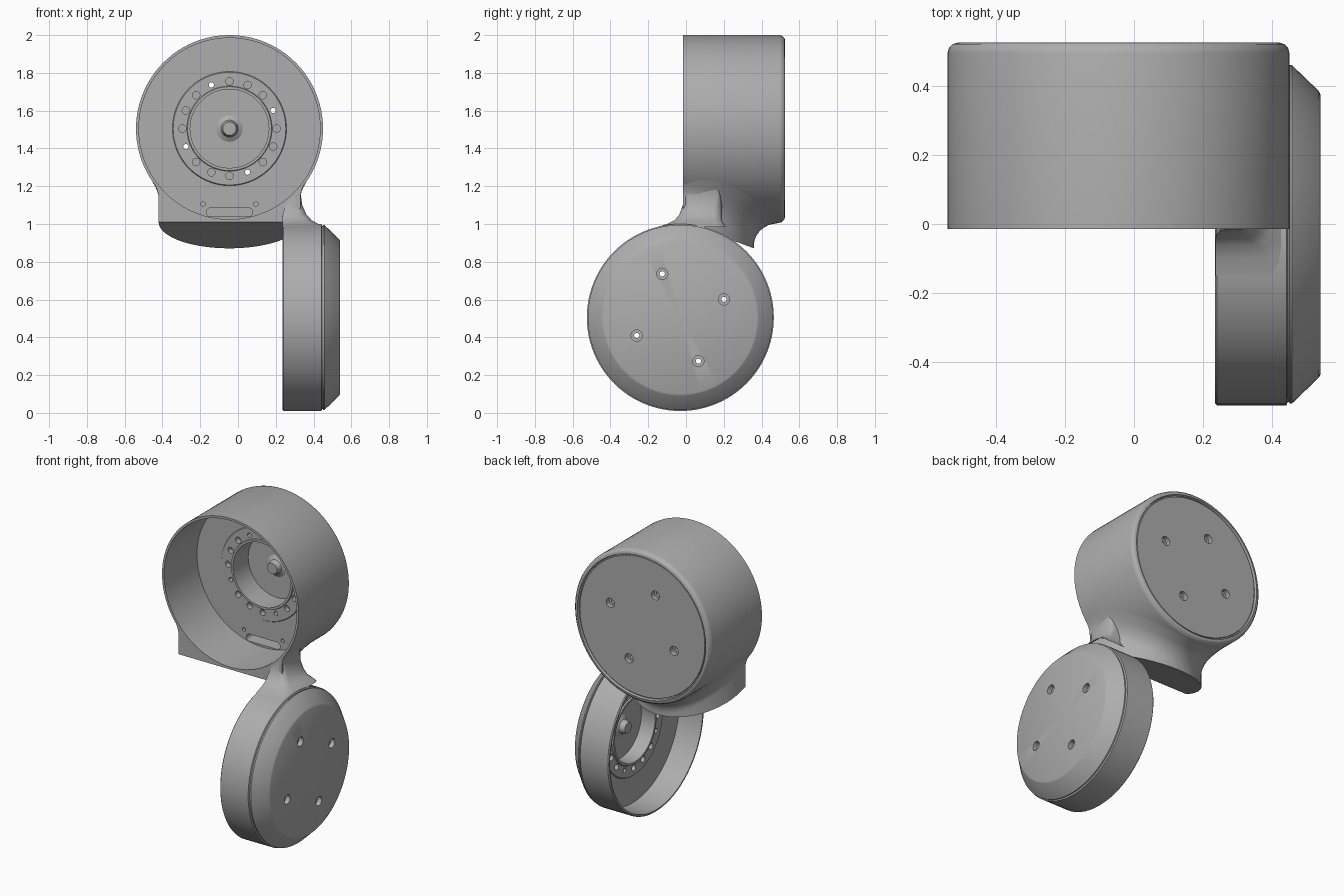
import bpy, bmesh
from math import sin, cos, pi, sqrt, radians
from mathutils import Matrix, Vector

cube = bpy.data.objects.get("Cube")
if cube:
    bpy.data.objects.remove(cube)

grey = bpy.data.materials.new("satin_grey")
grey.use_nodes = True
grey.diffuse_color = (0.42, 0.42, 0.42, 1)
grey.node_tree.nodes["Principled BSDF"].inputs["Base Color"].default_value = (0.42, 0.42, 0.42, 1)

R = 0.495            # outer radius of both housings
CX, CZ = -0.045, 1.505


def finish(name, bm, frame=None, angle=30):
    if frame:
        bm.transform(frame)
    bmesh.ops.recalc_face_normals(bm, faces=bm.faces[:])
    me = bpy.data.meshes.new(name)
    bm.to_mesh(me)
    bm.free()
    me.materials.append(grey)
    ob = bpy.data.objects.new(name, me)
    bpy.context.collection.objects.link(ob)
    return ob


def smooth(ob, angle=30):
    bpy.ops.object.select_all(action='DESELECT')
    ob.select_set(True)
    bpy.context.view_layer.objects.active = ob
    bpy.ops.object.shade_smooth_by_angle(angle=radians(angle))


def lathe(bm, profile, n=96):
    """Revolve (depth, radius) points round local z; the profile ends lie on the axis."""
    rings = []
    for a, r in profile:
        if r == 0:
            rings.append([bm.verts.new((0, 0, a))] * n)
        else:
            rings.append([bm.verts.new((r * cos(2 * pi * i / n), r * sin(2 * pi * i / n), a))
                          for i in range(n)])
    for p, q in zip(rings, rings[1:]):
        for i in range(n):
            j = (i + 1) % n
            bm.faces.new(dict.fromkeys((p[i], p[j], q[j], q[i])))


def prism(bm, pts, a0, a1):
    lo = [bm.verts.new((x, y, a0)) for x, y in pts]
    hi = [bm.verts.new((x, y, a1)) for x, y in pts]
    bm.faces.new(lo[::-1])
    bm.faces.new(hi)
    for i in range(len(pts)):
        j = (i + 1) % len(pts)
        bm.faces.new((lo[i], lo[j], hi[j], hi[i]))


def circle(x, y, r, n=16):
    return [(x + r * cos(2 * pi * i / n), y + r * sin(2 * pi * i / n)) for i in range(n)]


def housing(name, outside, floor, back, frame, slot):
    # open cup with a bolt ring, hub recess and centre boss
    hub = back - 0.05
    inside = [(0, R - 0.015), (floor, R - 0.015), (floor, 0.302), (floor - 0.006, 0.298),
              (floor - 0.006, 0.225), (floor - 0.015, 0.222), (floor - 0.015, 0.208),
              (hub, 0.208), (hub, 0.07), (hub - 0.015, 0.045), (hub - 0.05, 0.035), (hub - 0.05, 0)]
    bm = bmesh.new()
    lathe(bm, outside + inside)
    body = finish(name, bm, frame)

    # bolt holes: every fourth one goes right through with a counterbore
    cut = bmesh.new()
    for k in range(16):
        t = k * pi / 8
        x, y = 0.25 * cos(t), 0.25 * sin(t)
        if k % 4 == 1:
            prism(cut, circle(x, y, 0.014), floor - 0.1, back + 0.1)
            prism(cut, circle(x, y, 0.03), back - 0.03, back + 0.05)
        else:
            prism(cut, circle(x, y, 0.02), floor - 0.05, floor + 0.03)
    if slot:
        # cable slot with a small screw hole on each side
        arc = [pi * i / 8 for i in range(9)]
        pts = [(0.1 + 0.023 * sin(t), -0.443 + 0.023 * -cos(t)) for t in arc]
        pts += [(-x, -0.886 - y) for x, y in pts]
        prism(cut, pts, floor - 0.05, back - 0.04)
        for x in (-0.14, 0.14):
            prism(cut, circle(x, -0.4, 0.012), floor - 0.05, floor + 0.03)
    cutter = finish(name + "_cutter", cut, frame)
    cutter.hide_render = True
    mod = body.modifiers.new("holes", 'BOOLEAN')
    mod.operation = 'DIFFERENCE'
    mod.solver = 'EXACT'
    mod.use_self = True
    mod.object = cutter
    bpy.context.view_layer.objects.active = body
    bpy.ops.object.modifier_apply(modifier=mod.name)
    bpy.data.objects.remove(cutter)
    smooth(body)


def frame(u, v, axis, origin):
    m = Matrix((u, v, axis)).transposed().to_4x4()
    m.translation = Vector(origin)
    return m


X, Y, Z = (1, 0, 0), (0, 1, 0), (0, 0, 1)

# upper housing opens to the front, with a rounded back edge and inset back plate
edge = [(0.51 + 0.03 * sin(t), R - 0.03 + 0.03 * cos(t)) for t in (pi / 2, pi / 3, pi / 6, 0)]
upper = [(0.532, 0), (0.532, 0.453), (0.524, 0.455), (0.524, 0.461)] + edge + [(0, R)]
housing("upper_housing", upper, 0.34, 0.532, frame(X, Z, Y, (CX, -0.015, CZ)), True)

# lower housing opens to the right, with a bevelled cover on its outer side
lower = [(0.305, 0), (0.305, 0.405), (0.3, 0.415), (0.222, 0.49), (0.216, 0.49),
         (0.214, 0.485), (0.21, 0.485), (0.206, R), (0.006, R), (0, R - 0.006)]
housing("lower_housing", lower, 0.17, 0.305, frame(Y, Z, X, (0.235, -0.03, 0.505)), False)

# collar: half tube blended into the underside of the upper housing, cut off at a slant
bm = bmesh.new()
N, M, FRONT = 40, 8, -0.015
columns = []
for i in range(N + 1):
    t = pi * i / N
    s = sin(t)
    col = []
    for k in range(M + 1):
        f = k / M
        r = 0.375 + (0.02 + 0.13 * s) * (1 - sqrt(1 - (1 - f) ** 2))
        x, y = r * cos(t), FRONT + r * s
        z = CZ - sqrt(R * R - x * x) - f * (0.05 + 0.07 * s)
        col.append(bm.verts.new((CX + x, y, z)))
    y = FRONT + 0.375 * s
    col.append(bm.verts.new((CX + 0.375 * cos(t), y, 1.01 - 0.37 * (y - FRONT))))
    columns.append(col)
for p, q in zip(columns, columns[1:]):
    for k in range(M + 1):
        bm.faces.new((p[k], q[k], q[k + 1], p[k + 1]))
bm.faces.new([c[-1] for c in columns])
# front web between the housing rim and the collar edge
xs = [0.38 * cos(pi * i / 24) for i in range(1, 24)]
rim = [bm.verts.new((CX + x, FRONT, CZ - sqrt((R - 0.003) ** 2 - x * x))) for x in xs]
bm.faces.new(columns[0][::-1] + rim + columns[-1])
smooth(finish("collar", bm), 35)

# neck: flared bridge from the collar down to the lower housing
bm = bmesh.new()
rows = []
for z, x0, x1, y0, y1 in ((1.22, 0.34, 0.342, -0.014, 0.16), (1.16, 0.3, 0.332, -0.015, 0.18),
                          (1.1, 0.25, 0.34, -0.017, 0.19), (1.05, 0.237, 0.362, -0.035, 0.19),
                          (1.02, 0.236, 0.39, -0.06, 0.19), (1.0, 0.236, 0.425, -0.1, 0.2),
                          (0.985, 0.236, 0.442, -0.15, 0.21), (0.93, 0.25, 0.44, -0.2, 0.22)):
    b = min(0.04, (x1 - x0) * 0.45)
    outline = [(x0, y0), (x1 - b, y0), (x1 - b * 0.3, y0 + b * 0.3), (x1, y0 + b),
               (x1, y1 - b), (x1 - b * 0.3, y1 - b * 0.3), (x1 - b, y1), (x0, y1)]
    rows.append([bm.verts.new((x, y, z)) for x, y in outline])
for p, q in zip(rows, rows[1:]):
    for i in range(8):
        j = (i + 1) % 8
        bm.faces.new((p[i], p[j], q[j], q[i]))
# the hidden ends sit inside the walls of the two housings
bm.faces.new(rows[0])
inset = [bm.verts.new((v.co.x, v.co.y, 0.988)) for v in rows[-2]]
for f in [f for f in bm.faces if any(v in rows[-1] for v in f.verts)]:
    bm.faces.remove(f)
for v in rows[-1] + inset:
    bm.verts.remove(v)
smooth(finish("neck", bm), 45)
